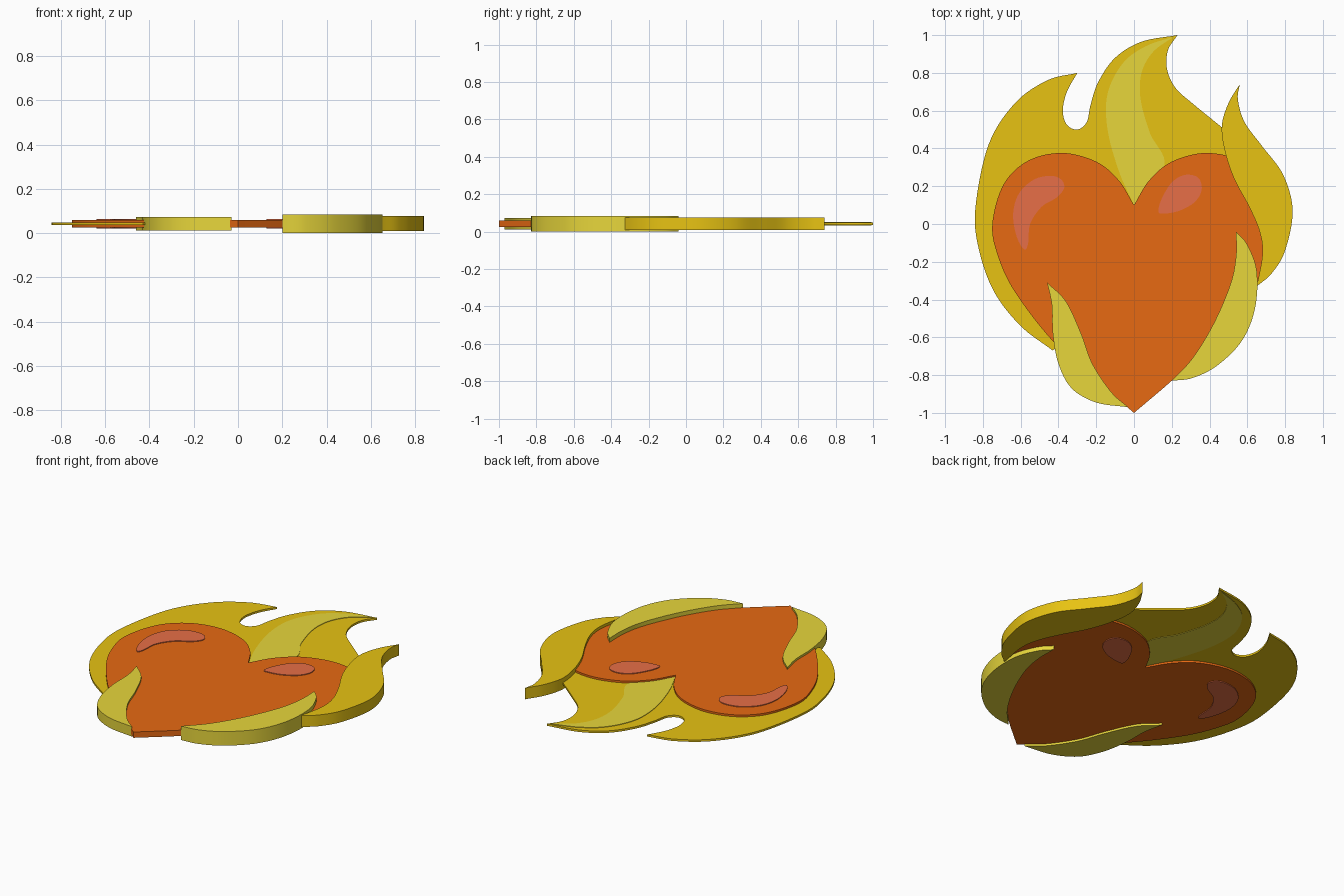
import bpy
import bmesh
import math
from mathutils import Vector

cube = bpy.data.objects.get("Cube")
if cube:
    bpy.data.objects.remove(cube, do_unlink=True)

MID_Z = 0.0425  # every layer is centred on this height
STEPS = 8


def material(name, rgb):
    mat = bpy.data.materials.new(name)
    mat.use_nodes = True
    mat.diffuse_color = (*rgb, 1)
    mat.node_tree.nodes["Principled BSDF"].inputs["Base Color"].default_value = (*rgb, 1)
    return mat


GOLD = material("gold", (1.0, 0.68, 0.008))
ORANGE = material("orange", (1.0, 0.178, 0.008))
YELLOW = material("pale yellow", (1.0, 0.84, 0.055))
PINK = material("pink", (1.0, 0.198, 0.078))


def smooth_path(points, closed=False):
    """Spline through the points, without the last one."""
    pts = [Vector(p) for p in points]
    if closed:
        pts = [pts[-1]] + pts + pts[:2]
    else:
        pts = [2 * pts[0] - pts[1]] + pts + [2 * pts[-1] - pts[-2]]
    out = []
    for a, b, c, d in zip(pts, pts[1:], pts[2:], pts[3:]):
        for i in range(STEPS):
            t = i / STEPS
            out.append(0.5 * (2 * b + (c - a) * t + (2 * a - 5 * b + 4 * c - d) * t ** 2
                              + (3 * b - a - 3 * c + d) * t ** 3))
    return out


def slab(name, outline, half, mat):
    """Extrude an outline evenly above and below the middle height."""
    bm = bmesh.new()
    base = bm.faces.new([bm.verts.new((p.x, p.y, MID_Z - half)) for p in outline])
    top = bmesh.ops.extrude_face_region(bm, geom=[base], use_keep_orig=True)["geom"]
    bmesh.ops.translate(bm, vec=(0, 0, 2 * half),
                        verts=[g for g in top if isinstance(g, bmesh.types.BMVert)])
    bmesh.ops.recalc_face_normals(bm, faces=bm.faces)
    bmesh.ops.triangulate(bm, faces=[f for f in bm.faces if len(f.verts) > 4])
    mesh = bpy.data.meshes.new(name)
    bm.to_mesh(mesh)
    bm.free()
    mesh.materials.append(mat)
    obj = bpy.data.objects.new(name, mesh)
    bpy.context.collection.objects.link(obj)
    bpy.ops.object.select_all(action="DESELECT")
    obj.select_set(True)
    bpy.context.view_layer.objects.active = obj
    bpy.ops.object.shade_smooth_by_angle(angle=math.radians(30))


def leaf(name, side_a, side_b, half, mat):
    """Flame tongue: two smooth sides sharing the same two pointed ends."""
    slab(name, smooth_path(side_a) + smooth_path(side_b[::-1]), half, mat)


# Heart: one lobe, mirrored
lobe = [(0, 0.1), (-0.08, 0.23), (-0.2, 0.33), (-0.38, 0.376), (-0.56, 0.335), (-0.69, 0.21),
        (-0.75, 0), (-0.72, -0.17), (-0.63, -0.36), (-0.43, -0.62), (-0.2, -0.83), (0, -1)]
leaf("heart", lobe, [(-x, y) for x, y in lobe], 0.0175, ORANGE)

# Thin flame behind the heart, closed off inside the heart
left_edge = [(-0.43, -0.67), (-0.6, -0.54), (-0.74, -0.36), (-0.82, -0.14), (-0.84, 0.08),
             (-0.77, 0.42), (-0.63, 0.64), (-0.46, 0.76), (-0.3, 0.8)]
valley = [(-0.3, 0.8), (-0.355, 0.7), (-0.377, 0.6), (-0.355, 0.525), (-0.3, 0.5), (-0.25, 0.54),
          (-0.23, 0.63), (-0.19, 0.75), (-0.1, 0.88), (0.04, 0.965), (0.23, 1)]
right_edge = [(0.23, 1), (0.18, 0.92), (0.175, 0.82), (0.22, 0.72), (0.32, 0.63), (0.48, 0.5)]
inside = [Vector(p) for p in [(0.5, 0.3), (0, -0.2), (-0.35, -0.6)]]
slab("back_flame", smooth_path(left_edge) + smooth_path(valley) + smooth_path(right_edge)
     + [Vector(right_edge[-1])] + inside, 0.006, GOLD)

# Pale streak in the middle of the back flame
leaf("flame_streak",
     [(0.21, 0.992), (0.06, 0.94), (-0.06, 0.85), (-0.14, 0.69), (-0.14, 0.5), (-0.08, 0.28), (0, 0.1)],
     [(0.21, 0.992), (0.1, 0.91), (0.04, 0.8), (0.035, 0.66), (0.085, 0.48), (0.16, 0.31), (0, 0.1)],
     0.009, YELLOW)

# Thick tongues wrapping the heart
leaf("left_flame",
     [(0.56, 0.74), (0.5, 0.64), (0.465, 0.52), (0.48, 0.39), (0.53, 0.24), (0.61, 0.09),
      (0.665, -0.04), (0.68, -0.16), (0.65, -0.33)],
     [(0.56, 0.74), (0.55, 0.66), (0.585, 0.54), (0.68, 0.41), (0.79, 0.26), (0.84, 0.07),
      (0.8, -0.14), (0.73, -0.26), (0.65, -0.33)], 0.034, GOLD)
leaf("left_lower_flame",
     [(0.54, -0.04), (0.54, -0.17), (0.51, -0.32), (0.42, -0.53), (0.31, -0.71), (0.2, -0.83)],
     [(0.54, -0.04), (0.6, -0.11), (0.65, -0.25), (0.64, -0.45), (0.57, -0.62), (0.44, -0.75),
      (0.31, -0.815), (0.2, -0.83)], MID_Z, YELLOW)
leaf("right_lower_flame",
     [(-0.46, -0.31), (-0.36, -0.41), (-0.28, -0.58), (-0.22, -0.74), (-0.12, -0.89), (-0.03, -0.97)],
     [(-0.46, -0.31), (-0.435, -0.43), (-0.43, -0.58), (-0.4, -0.74), (-0.33, -0.87),
      (-0.2, -0.945), (-0.03, -0.97)], 0.03, YELLOW)

# Highlights on both lobes
slab("right_highlight", smooth_path(
    [(-0.37, 0.19), (-0.385, 0.235), (-0.44, 0.255), (-0.53, 0.235), (-0.61, 0.16), (-0.64, 0.05),
     (-0.62, -0.07), (-0.58, -0.135), (-0.56, -0.1), (-0.55, 0), (-0.49, 0.09), (-0.41, 0.14)],
    closed=True), 0.022, PINK)
slab("left_highlight", smooth_path(
    [(0.13, 0.065), (0.145, 0.13), (0.2, 0.22), (0.27, 0.26), (0.34, 0.245), (0.358, 0.18),
     (0.32, 0.115), (0.24, 0.07), (0.16, 0.055)], closed=True), 0.022, PINK)
